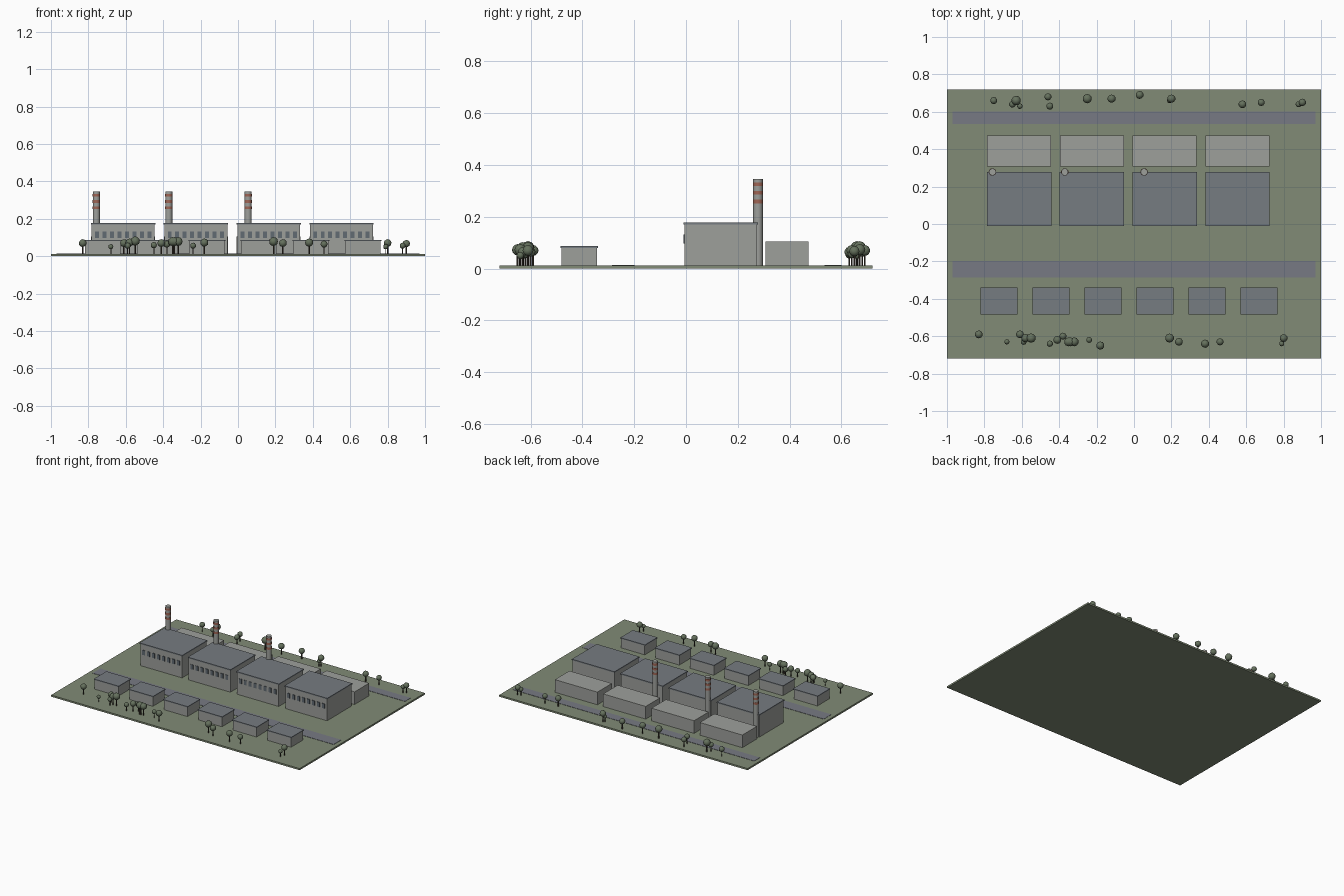
import bpy
from mathutils import Matrix

cube = bpy.data.objects.get("Cube")
if cube:
    bpy.data.objects.remove(cube, do_unlink=True)


def material(name, r, g, b):
    mat = bpy.data.materials.new(name)
    mat.use_nodes = True
    mat.diffuse_color = (r, g, b, 1)
    mat.node_tree.nodes["Principled BSDF"].inputs["Base Color"].default_value = (r, g, b, 1)
    return mat


GRASS = material("grass green", .22, .26, .18)
ASPHALT = material("road grey", .185, .195, .23)
CONCRETE = material("concrete grey", .34, .35, .33)
ROOF = material("roof slate", .18, .2, .22)
GLASS = material("window blue grey", .12, .145, .17)
RED = material("band red", .35, .13, .09)
LEAF = material("leaf green", .13, .165, .11)
BARK = material("bark brown", .06, .048, .035)


def finish(name, mat, smooth=False):
    obj = bpy.context.object
    obj.name = name
    obj.data.materials.append(mat)
    if smooth:
        bpy.ops.object.shade_smooth_by_angle()
    return obj


def box(name, mat, x, y, bottom, width, depth, height):
    """Box given by its plan centre, its bottom and its size."""
    bpy.ops.mesh.primitive_cube_add(size=1, location=(x, y, bottom + height / 2))
    obj = finish(name, mat)
    obj.data.transform(Matrix.Diagonal((width, depth, height, 1)))
    return obj


def cylinder(name, mat, x, y, bottom, radius, height, sides=20):
    bpy.ops.mesh.primitive_cylinder_add(vertices=sides, radius=radius, depth=height,
                                        location=(x, y, bottom + height / 2))
    return finish(name, mat, smooth=True)


# Ground slab and the two roads
TOP = .012
box("ground", GRASS, 0, 0, 0, 2, 1.44, TOP)
box("back_road", ASPHALT, 0, .568, TOP, 1.94, .066, .002)
box("front_road", ASPHALT, 0, -.242, TOP, 1.94, .088, .002)

# Main halls, each with a row of front windows and a flat annex behind
HALL_Y, HALL_DEPTH = .134, .28
for i in range(4):
    x = -.614 + .389 * i
    box("hall_walls", CONCRETE, x, HALL_Y, TOP, .336, HALL_DEPTH, .158)
    box("hall_roof", ROOF, x, HALL_Y, .17, .344, .288, .008)
    box("annex", CONCRETE, x, .39, TOP, .342, .167, .092)
    for k in range(8):
        box("hall_window", GLASS, x + (k - 3.5) * .04, HALL_Y - HALL_DEPTH / 2,
            .097, .021, .008, .034)

# Chimneys with painted bands
for x in (-.757, -.37, .054):
    cylinder("chimney", CONCRETE, x, .278, TOP, .0185, .333)
    for z in (.251, .285, .318):
        cylinder("chimney_band", RED, x, .278, z, .0198, .015)

# Small sheds along the front
for i in range(6):
    x = -.722 + .278 * i
    box("shed_walls", CONCRETE, x, -.412, TOP, .19, .136, .068)
    box("shed_roof", ROOF, x, -.412, .08, .199, .144, .007)

# Trees: x and y in hundredths, crown radius in thousandths
BACK_TREES = [(-75, 66, 19), (-63, 66, 25), (-65, 64, 18), (-61, 63, 15), (-46, 68, 19),
              (-45, 63, 19), (-25, 67, 25), (-12, 67, 22), (3, 69, 21), (20, 67, 22),
              (19, 66, 14), (58, 64, 21), (68, 65, 19), (88, 64, 16), (90, 65, 20)]
FRONT_TREES = [(-83, 59, 21), (-68, 63, 14), (-61, 59, 21), (-59, 63, 16), (-58, 61, 22),
               (-55, 61, 25), (-45, 64, 17), (-41, 62, 21), (-38, 60, 19), (-35, 63, 24),
               (-34, 63, 24), (-32, 63, 24), (-24, 62, 16), (-18, 65, 22), (19, 61, 24),
               (24, 63, 21), (38, 64, 22), (46, 63, 19), (80, 61, 21), (79, 64, 14)]


def tree(x, y, radius):
    cylinder("tree_trunk", BARK, x, y, TOP, radius * .17, radius * 2.2, sides=8)
    bpy.ops.mesh.primitive_ico_sphere_add(subdivisions=2, radius=radius,
                                          location=(x, y, TOP + radius * 2.75))
    finish("tree_crown", LEAF, smooth=True)


for side, trees in ((1, BACK_TREES), (-1, FRONT_TREES)):
    for x, y, radius in trees:
        tree(x / 100, side * y / 100, radius / 1000)
